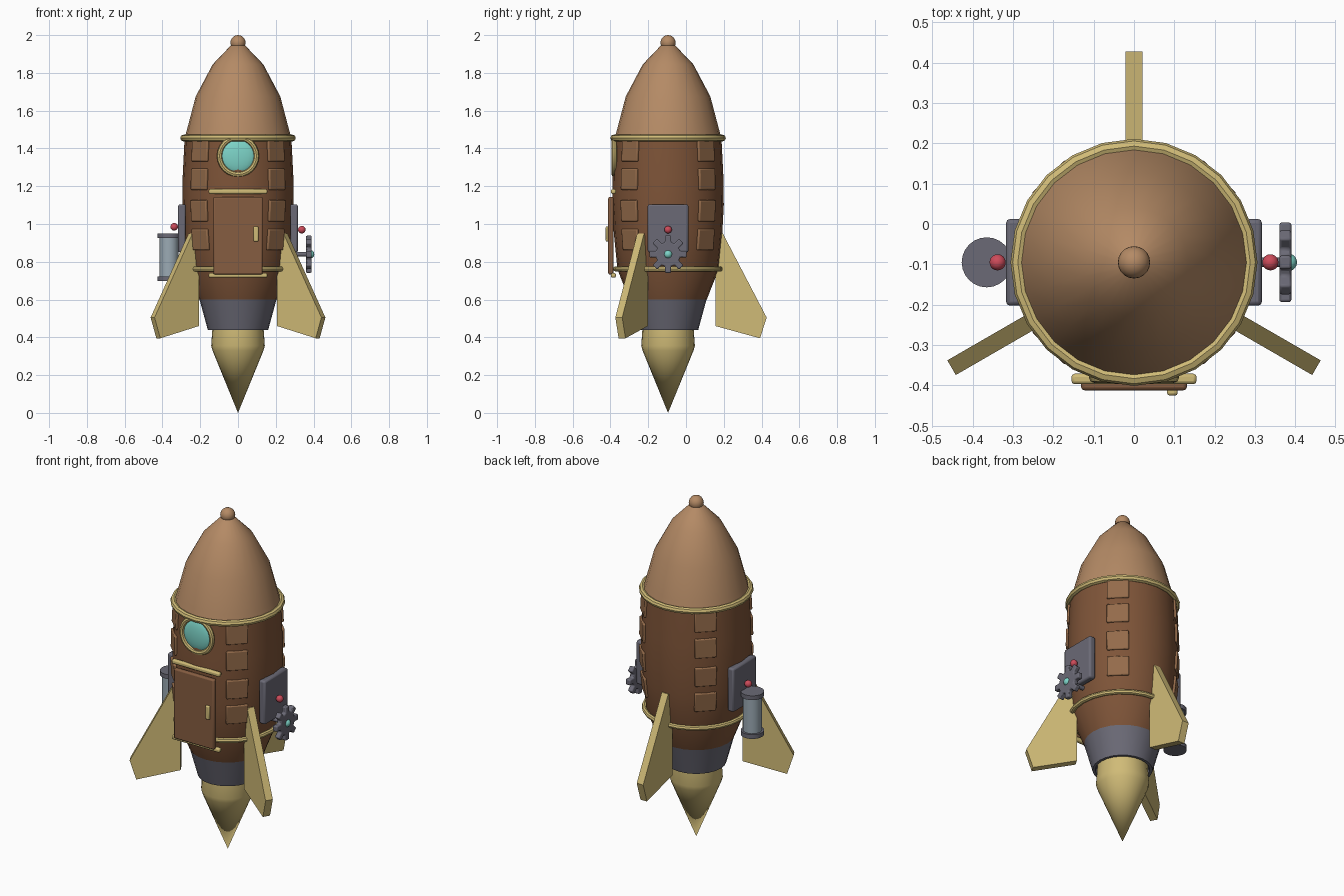
import bpy, bmesh, math
from mathutils import Matrix, Vector

if "Cube" in bpy.data.objects:
    bpy.data.objects.remove(bpy.data.objects["Cube"], do_unlink=True)

AXIS_Y = -0.095
SIDES = 24


def material(name, *srgb):
    lin = [((c / 255 + 0.055) / 1.055) ** 2.4 for c in srgb] + [1]
    m = bpy.data.materials.new(name)
    m.use_nodes = True
    m.diffuse_color = lin
    m.node_tree.nodes["Principled BSDF"].inputs["Base Color"].default_value = lin
    return m


BROWN = material("hull_brown", 126, 84, 56)
DOOR = material("door_brown", 134, 93, 65)
PATCH = material("patch_brown", 148, 107, 74)
TAN = material("nose_tan", 180, 138, 101)
GOLD = material("brass", 208, 187, 119)
GREY = material("dark_grey", 107, 106, 118)
STEEL = material("light_steel", 155, 170, 180)
CYAN = material("glass_cyan", 125, 212, 200)
RED = material("lamp_red", 205, 75, 90)


def finish(bm, name, mat, matrix=None, bevel=0):
    """Turn a bmesh into a named, coloured, smooth shaded object."""
    bmesh.ops.recalc_face_normals(bm, faces=bm.faces)
    if matrix:
        bm.transform(matrix)
    mesh = bpy.data.meshes.new(name)
    bm.to_mesh(mesh)
    bm.free()
    mesh.materials.append(mat)
    ob = bpy.data.objects.new(name, mesh)
    bpy.context.collection.objects.link(ob)
    bpy.ops.object.select_all(action='DESELECT')
    ob.select_set(True)
    bpy.context.view_layer.objects.active = ob
    if bevel:
        mod = ob.modifiers.new("rounding", 'BEVEL')
        mod.width, mod.segments = bevel, 2
    bpy.ops.object.shade_smooth_by_angle(angle=math.radians(38))
    return ob


def lathe(name, profile, mat, centre=(0, AXIS_Y, 0), rot=None, closed=False):
    """Spin a (radius, height) profile around the vertical axis."""
    bm = bmesh.new()
    verts = [bm.verts.new((r, 0, z)) for r, z in profile]
    pairs = list(zip(verts, verts[1:]))
    if closed:
        pairs.append((verts[-1], verts[0]))
    edges = [bm.edges.new(p) for p in pairs]
    bmesh.ops.spin(bm, geom=verts + edges, cent=(0, 0, 0), axis=(0, 0, 1),
                   angle=math.tau, steps=SIDES)
    bmesh.ops.remove_doubles(bm, verts=bm.verts, dist=0.0005)
    return finish(bm, name, mat, Matrix.Translation(centre) @ (rot or Matrix()))


def ring(name, major, minor, mat, centre, rot=None):
    section = [(major + minor * math.cos(a), minor * math.sin(a))
               for a in (math.tau * i / 8 for i in range(8))]
    return lathe(name, section, mat, centre, rot, closed=True)


def box(name, size, centre, mat, bevel=0.008, rot=None):
    bm = bmesh.new()
    bmesh.ops.create_cube(bm, size=1)
    bmesh.ops.scale(bm, vec=size, verts=bm.verts)
    return finish(bm, name, mat, Matrix.Translation(centre) @ (rot or Matrix()), bevel)


def ball(name, radius, centre, mat, scale=(1, 1, 1)):
    bm = bmesh.new()
    bmesh.ops.create_uvsphere(bm, u_segments=20, v_segments=12, radius=radius)
    return finish(bm, name, mat, Matrix.Translation(centre) @ Matrix.Diagonal((*scale, 1)))


def prism(name, outline, thick, mat, matrix, bevel=0):
    """Extrude an outline in the xz plane, centred on y."""
    bm = bmesh.new()
    face = bm.faces.new([bm.verts.new((x, -thick / 2, z)) for x, z in outline])
    ext = bmesh.ops.extrude_face_region(bm, geom=[face])
    moved = [v for v in ext["geom"] if isinstance(v, bmesh.types.BMVert)]
    bmesh.ops.translate(bm, vec=(0, thick, 0), verts=moved)
    return finish(bm, name, mat, matrix, bevel)


# Main body, bottom to top
HULL = [(0.205, 0.6), (0.268, 0.76), (0.287, 0.95), (0.295, 1.1),
        (0.293, 1.25), (0.283, 1.45)]
lathe("flame", [(0, 0), (0.135, 0.33), (0.142, 0.355), (0.134, 0.47), (0, 0.47)], GOLD)
lathe("nozzle", [(0, 0.46), (0.14, 0.46), (0.145, 0.44), (0.16, 0.44), (0.205, 0.605)], GREY)
lathe("hull", HULL, BROWN)
lathe("nose_cone", [(0.284, 1.45), (0.27, 1.5), (0.224, 1.675), (0.134, 1.845),
                    (0.038, 1.945), (0, 1.955)], TAN)
ball("nose_knob", 0.04, (0, AXIS_Y, 1.96), TAN)
ring("upper_band", 0.288, 0.018, GOLD, (0, AXIS_Y, 1.455))
ring("lower_band", 0.277, 0.014, GOLD, (0, AXIS_Y, 0.762))


def hull_at(z):
    for (r0, z0), (r1, z1) in zip(HULL, HULL[1:]):
        if z0 <= z <= z1:
            slope = (r1 - r0) / (z1 - z0)
            return r0 + slope * (z - z0), slope


# Four columns of riveted patches
for col in range(4):
    turn = Matrix.Rotation(math.radians(45 + 90 * col), 4, 'Z')
    for row, z in enumerate((0.918, 1.07, 1.237, 1.387)):
        r, slope = hull_at(z)
        centre = Vector((0, AXIS_Y, z)) + turn @ Vector((r - 0.006, 0, 0))
        tilt = Matrix.Rotation(math.atan(slope), 4, 'Y')
        box(f"patch_{col}_{row}", (0.022, 0.118, 0.112), centre, PATCH, 0.006, turn @ tilt)

# Three fins
FIN = [(0.25, 0.46), (0.487, 0.395), (0.522, 0.505), (0.29, 0.95), (0.25, 0.95)]
for i in range(3):
    m = Matrix.Translation((0, AXIS_Y, 0)) @ Matrix.Rotation(math.radians(90 + 120 * i), 4, 'Z')
    prism(f"fin_{i}", FIN, 0.042, GOLD, m)

# Door with lintel, sill and handle
box("door", (0.262, 0.028, 0.41), (0, -0.398, 0.938), DOOR)
for name, z in (("door_lintel", 1.172), ("door_sill", 0.728)):
    box(name, (0.31, 0.026, 0.025), (0, -0.384, z), GOLD)
box("door_handle", (0.026, 0.018, 0.08), (0.095, -0.416, 0.947), GOLD, 0.006)

# Porthole
ring("porthole_frame", 0.098, 0.014, GOLD, (0, -0.38, 1.36), Matrix.Rotation(math.pi / 2, 4, 'X'))
ball("porthole_glass", 0.092, (0, -0.372, 1.36), CYAN, (1, 0.25, 1))

# Side panels with lamps
for side, s, lamp_z in (("left", 1, 0.97), ("right", -1, 0.985)):
    box(f"{side}_panel", (0.04, 0.215, 0.255), (s * 0.297, AXIS_Y, 0.977), GREY, 0.01)
    ball(f"{side}_lamp", 0.02, (s * 0.338, AXIS_Y, lamp_z), RED)

# Cog wheel on its axle
TEETH = 8
outline = []
for t in range(TEETH):
    a = math.tau * t / TEETH
    for r, off in ((0.066, -0.25), (0.1, -0.17), (0.1, 0.17), (0.066, 0.25)):
        outline.append((r * math.cos(a + off), r * math.sin(a + off)))
quarter = Matrix.Rotation(math.pi / 2, 4, 'Z')
prism("cog", outline, 0.03, GREY, Matrix.Translation((0.375, AXIS_Y, 0.84)) @ quarter, 0.006)
lathe("cog_axle", [(0, 0.27), (0.012, 0.27), (0.012, 0.38), (0, 0.38)], GREY,
      (0, AXIS_Y, 0.84), Matrix.Rotation(math.pi / 2, 4, 'Y'))
ball("cog_hub", 0.022, (0.382, AXIS_Y, 0.84), CYAN)

# Gas canister
CAN = (-0.365, AXIS_Y, 0)
lathe("canister", [(0.05, 0.71), (0.05, 0.935)], STEEL, CAN)
for name, z in (("canister_base", 0.697), ("canister_cap", 0.925)):
    lathe(name, [(0, z), (0.062, z), (0.062, z + 0.025), (0, z + 0.025)], GREY, CAN)
